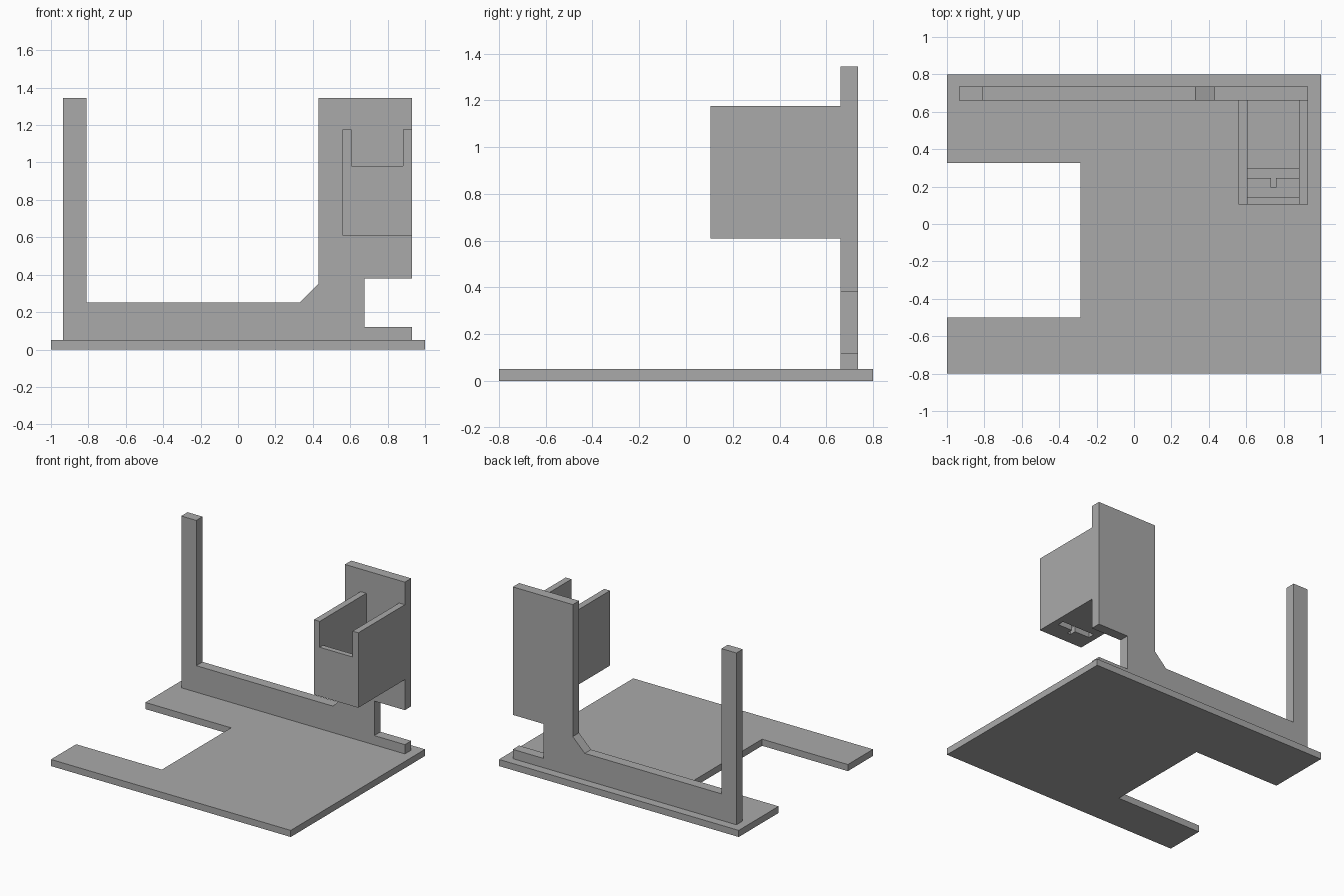
import bpy
import bmesh
from mathutils import Vector

cube = bpy.data.objects.get("Cube")
if cube:
    bpy.data.objects.remove(cube, do_unlink=True)

grey = bpy.data.materials.new("plain grey")
grey.use_nodes = True
colour = (0.4, 0.4, 0.4, 1)
grey.diffuse_color = colour
grey.node_tree.nodes["Principled BSDF"].inputs["Base Color"].default_value = colour


def extrude(name, profile, axis, start, end):
    """Extrude a flat outline along y (outline in x, z) or z (outline in x, y)."""
    bm = bmesh.new()
    place = {"y": lambda a, b: (a, start, b), "z": lambda a, b: (a, b, start)}[axis]
    face = bm.faces.new([bm.verts.new(place(a, b)) for a, b in profile])
    step = Vector((0, end - start, 0) if axis == "y" else (0, 0, end - start))
    result = bmesh.ops.extrude_face_region(bm, geom=[face], use_keep_orig=True)
    verts = [v for v in result["geom"] if isinstance(v, bmesh.types.BMVert)]
    bmesh.ops.translate(bm, verts=verts, vec=step)
    bmesh.ops.recalc_face_normals(bm, faces=bm.faces)
    mesh = bpy.data.meshes.new(name)
    bm.to_mesh(mesh)
    bm.free()
    mesh.materials.append(grey)
    obj = bpy.data.objects.new(name, mesh)
    bpy.context.scene.collection.objects.link(obj)
    return obj


def box(name, x0, x1, y0, y1, z0, z1):
    return extrude(name, [(x0, y0), (x1, y0), (x1, y1), (x0, y1)], "z", z0, z1)


# Base plate with a notch in its right side
extrude("base_plate", [
    (-1, -0.8), (1, -0.8), (1, 0.8), (-1, 0.8),
    (-1, 0.325), (-0.285, 0.325), (-0.285, -0.5), (-1, -0.5)], "z", 0, 0.05)

# Upright frame: thin post, low rail, gusset and wide panel with a side gap
extrude("upright_frame", [
    (-0.935, 0.05), (-0.935, 1.345), (-0.81, 1.345), (-0.81, 0.25),
    (0.33, 0.25), (0.43, 0.35), (0.43, 1.345), (0.93, 1.345),
    (0.93, 0.38), (0.675, 0.38), (0.675, 0.12), (0.93, 0.12),
    (0.93, 0.05)], "y", 0.66, 0.735)

# Holder: two cheeks, a lower front panel and a floor split by a T-shaped slot
LEFT, RIGHT, FRONT, BACK, BOTTOM = 0.882, 0.608, 0.105, 0.66, 0.61
box("holder_left_cheek", LEFT, 0.93, FRONT, BACK, BOTTOM, 1.175)
box("holder_right_cheek", 0.56, RIGHT, FRONT, BACK, BOTTOM, 1.175)
box("holder_front_panel", RIGHT, LEFT, FRONT, 0.145, BOTTOM, 0.98)
extrude("holder_front_floor", [
    (RIGHT, 0.145), (LEFT, 0.145), (LEFT, 0.245), (0.76, 0.245),
    (0.76, 0.195), (0.732, 0.195), (0.732, 0.245), (RIGHT, 0.245)],
    "z", BOTTOM, BOTTOM + 0.05)
box("holder_rear_floor", RIGHT, LEFT, 0.295, BACK, BOTTOM, BOTTOM + 0.05)
